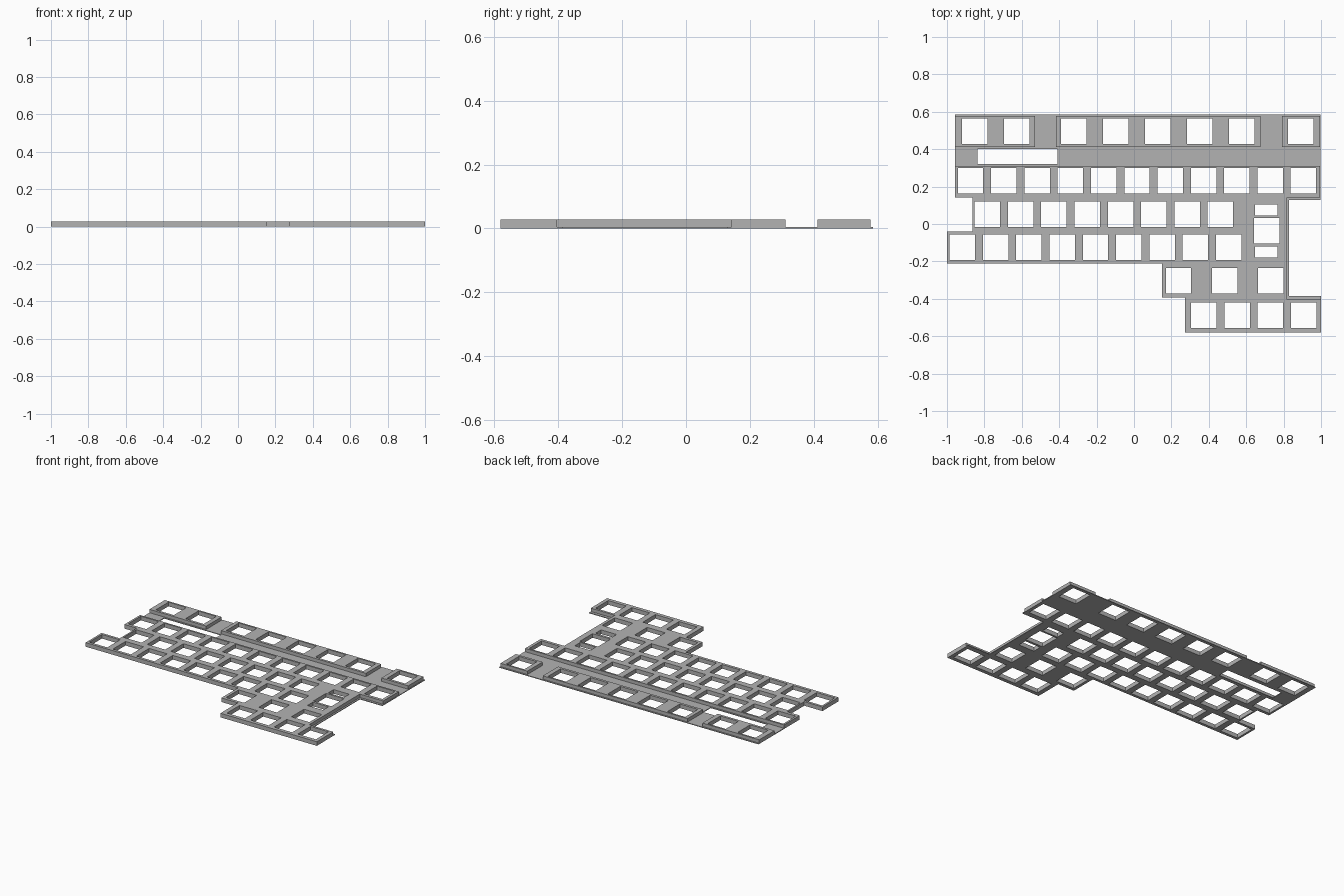
import bpy, bmesh

cube = bpy.data.objects.get("Cube")
if cube:
    bpy.data.objects.remove(cube, do_unlink=True)

PLATE, TOP = 0.005, 0.028
KEY, PITCH = 0.136, 0.178

grey = bpy.data.materials.new("plain_grey")
grey.use_nodes = True
colour = (0.45, 0.45, 0.45, 1)
grey.diffuse_color = colour
grey.node_tree.nodes["Principled BSDF"].inputs["Base Color"].default_value = colour


def box(x0, x1, y0, y1):
    return [(x0, y0), (x1, y0), (x1, y1), (x0, y1)]


def key(x, y):
    r = KEY / 2
    return box(x - r, x + r, y - r, y + r)


def slab(name, loops, z0, z1):
    """Extrude a filled outline with holes from z0 to z1."""
    curve = bpy.data.curves.new(name, "CURVE")
    curve.dimensions, curve.fill_mode = "2D", "BOTH"
    curve.extrude = (z1 - z0) / 2
    for loop in loops:
        spline = curve.splines.new("POLY")
        spline.points.add(len(loop) - 1)
        for point, (x, y) in zip(spline.points, loop):
            point.co = (x, y, 0, 1)
        spline.use_cyclic_u = True
    temp = bpy.data.objects.new(name + "_outline", curve)
    bpy.context.collection.objects.link(temp)
    graph = bpy.context.evaluated_depsgraph_get()
    mesh = bpy.data.meshes.new_from_object(temp.evaluated_get(graph))
    bpy.data.objects.remove(temp, do_unlink=True)

    # Weld the caps to the walls and merge flat triangles
    bm = bmesh.new()
    bm.from_mesh(mesh)
    bmesh.ops.remove_doubles(bm, verts=bm.verts, dist=0.0005)
    bmesh.ops.translate(bm, verts=bm.verts, vec=(0, 0, (z0 + z1) / 2))
    bmesh.ops.recalc_face_normals(bm, faces=bm.faces)
    for face in bm.faces:
        face.smooth = False
    bm.to_mesh(mesh)
    bm.free()
    mesh.name = name
    mesh.materials.clear()
    mesh.materials.append(grey)
    obj = bpy.data.objects.new(name, mesh)
    bpy.context.collection.objects.link(obj)
    return obj


# Switch openings of the main field, row by row
main_holes = []
for x, y, count in [(-0.874, 0.231, 11), (-0.784, 0.053, 8),
                    (-0.918, -0.125, 9), (0.373, -0.487, 4)]:
    main_holes += [key(x + PITCH * i, y) for i in range(count)]
main_holes += [key(x, -0.304) for x in (0.238, 0.485, 0.73)]

# Tall key opening with its two stabiliser slots
main_holes += [key(0.709, -0.036), box(0.648, 0.766, 0.045, 0.104),
               box(0.648, 0.766, -0.179, -0.12)]

# Switch openings of the top row
top_holes = [key(x, 0.497) for x in
             (-0.852, -0.627, -0.322, -0.098, 0.127, 0.351, 0.576, 0.891)]
long_slot = box(-0.838, -0.41, 0.32, 0.402)


def outline(back, right, notch_x, notch_back, notch_front):
    """Stepped outline shared by the base plate and the raised field."""
    return [(-0.956, back), (-0.956, 0.142), (-0.863, 0.142), (-0.863, -0.04),
            (-1, -0.04), (-1, -0.212), (0.15, -0.212), (0.15, -0.393),
            (0.274, -0.393), (0.274, -0.58), (1, -0.58), (1, notch_front),
            (notch_x, notch_front), (notch_x, notch_back),
            (right, notch_back), (right, back)]


# Thin base plate
slab("base_plate",
     [outline(0.585, 0.998, 0.829, 0.128, -0.384)] + main_holes + top_holes + [long_slot],
     0, PLATE)

# Raised key field
slab("raised_key_field",
     [outline(0.311, 0.994, 0.818, 0.143, -0.403)] + main_holes, PLATE, TOP)

# Raised blocks of the top row
for name, x0, x1, holes in [("left", -0.956, -0.528, top_holes[:2]),
                            ("middle", -0.416, 0.675, top_holes[2:7]),
                            ("right", 0.792, 0.994, top_holes[7:])]:
    slab("top_row_block_" + name, [box(x0, x1, 0.412, 0.577)] + holes, PLATE, TOP)
